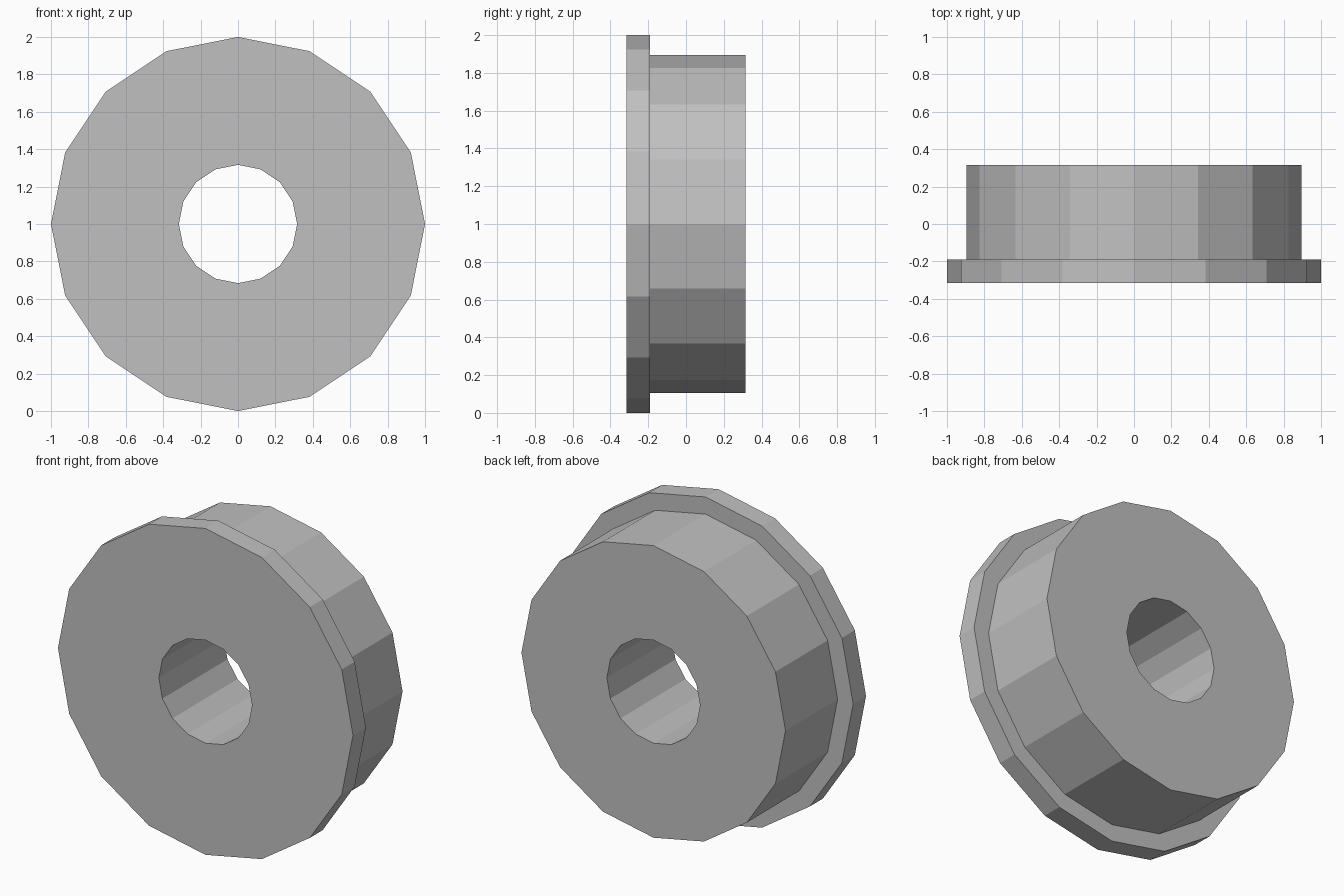
import bpy, bmesh, math

if "Cube" in bpy.data.objects:
    bpy.data.objects.remove(bpy.data.objects["Cube"])

SIDES = 16

# Single plain grey
grey = bpy.data.materials.new("plain grey")
grey.diffuse_color = (0.53, 0.53, 0.53, 1)
grey.use_nodes = True
grey.node_tree.nodes["Principled BSDF"].inputs["Base Color"].default_value = grey.diffuse_color

# Closed cross-section of the flanged bushing: (radius, y)
HOLE, BODY, FLANGE = 0.316, 0.895, 1.0
FRONT, STEP, BACK = -0.315, -0.19, 0.315
profile = [(HOLE, FRONT), (FLANGE, FRONT), (FLANGE, STEP),
           (BODY, STEP), (BODY, BACK), (HOLE, BACK)]

# Sweep the cross-section around the y axis
bm = bmesh.new()
rings = []
for i in range(SIDES):
    a = 2 * math.pi * i / SIDES
    rings.append([bm.verts.new((r * math.cos(a), y, 1 + r * math.sin(a)))
                  for r, y in profile])
for i in range(SIDES):
    here, there = rings[i], rings[(i + 1) % SIDES]
    for j in range(len(profile)):
        k = (j + 1) % len(profile)
        bm.faces.new((here[j], here[k], there[k], there[j]))
bmesh.ops.recalc_face_normals(bm, faces=bm.faces)

mesh = bpy.data.meshes.new("flanged_bushing")
bm.to_mesh(mesh)
bm.free()
mesh.materials.append(grey)
bushing = bpy.data.objects.new("flanged_bushing", mesh)
bpy.context.collection.objects.link(bushing)
